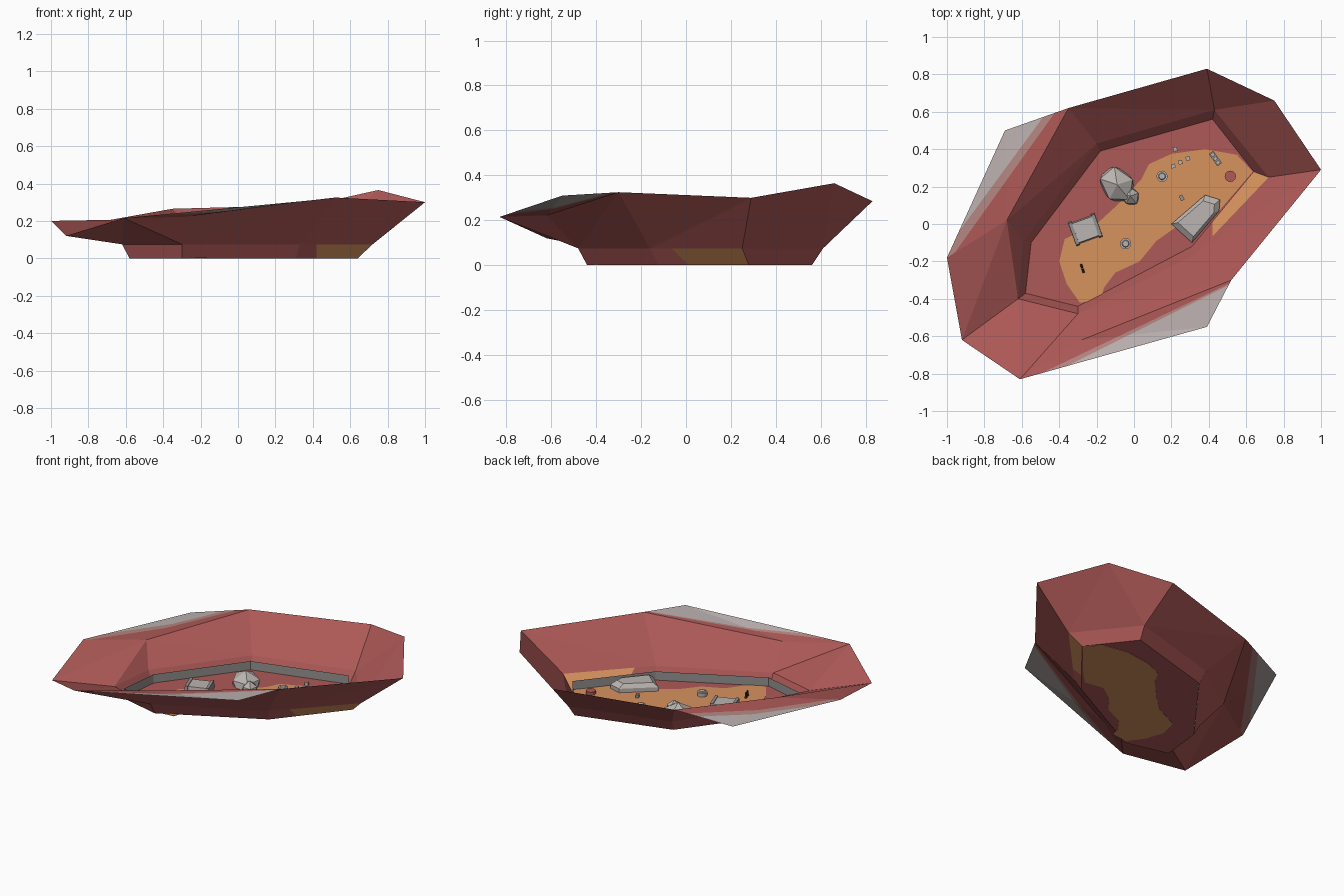
import bpy, bmesh, math
from mathutils import Vector, Matrix

if "Cube" in bpy.data.objects:
    bpy.data.objects.remove(bpy.data.objects["Cube"])


def make_mat(name, rgb):
    m = bpy.data.materials.new(name)
    m.diffuse_color = (*rgb, 1)
    m.use_nodes = True
    for n in m.node_tree.nodes:
        if n.type == 'BSDF_PRINCIPLED':
            n.inputs["Base Color"].default_value = (*rgb, 1)
            n.inputs["Roughness"].default_value = 0.9
    return m


RED = make_mat("red earth", (0.42, 0.10, 0.095))
SAND = make_mat("orange sand", (0.68, 0.29, 0.11))
PALE = make_mat("pale ledge", (0.50, 0.44, 0.43))
BLEND = make_mat("dusty pink", (0.46, 0.24, 0.22))
GREY = make_mat("building grey", (0.50, 0.46, 0.44))
WALLGREY = make_mat("wall grey", (0.30, 0.29, 0.28))
DARK = make_mat("dark brown", (0.06, 0.025, 0.015))


def finish(name, bm, *mats):
    me = bpy.data.meshes.new(name)
    bm.to_mesh(me)
    bm.free()
    for m in mats:
        me.materials.append(m)
    ob = bpy.data.objects.new(name, me)
    bpy.context.collection.objects.link(ob)
    return ob


def side(p, a, b):
    # Positive when p lies left of the ground line a -> b
    return (b[0] - a[0]) * (p[1] - a[1]) - (b[1] - a[1]) * (p[0] - a[0])


# Crater rings: foot on the ground, top of the low wall, outer rim, ledge corners
foot = [(-.58, -.37), (-.30, -.44), (.31, -.12), (.64, .28), (.42, .56), (-.18, .39), (-.55, -.10)]
wall_top = [(-.62, -.40), (-.30, -.48), (.33, -.16), (.72, .25), (.43, .61), (-.20, .43), (-.59, -.09)]
rim = [(-.92, -.62, .12), (-.61, -.83, .215), (.39, -.55, .31), (.52, -.30, .325), (1, .29, .30),
       (.75, .66, .365), (.39, .83, .285), (-.35, .62, .265), (-.69, .50, .20), (-1, -.18, .20)]
ledge = [(-.68, .02, .206), (-.28, -.62, .222)]
points = {}
for key, ring, z in (("a", foot, 0), ("b", wall_top, .075), ("c", rim, None), ("m", ledge, None)):
    for i, p in enumerate(ring):
        points[key + str(i)] = p if z is None else (*p, z)

bm = bmesh.new()
v = {k: bm.verts.new(p) for k, p in points.items()}
slopes = ("b0 c0 c1,b0 c1 b1,b1 c1 m1,b1 m1 c3,b1 c3 b2,b2 c3 c4,b2 c4 b3,b3 c4 c5,b3 c5 b4,"
          "b4 c5 c6,b4 c6 c7,b4 c7 b5,b5 c7 m0,b5 m0 b6,b6 m0 b0,b0 m0 c0,m0 c9 c0")
for tri in slopes.split(","):
    bm.faces.new([v[k] for k in tri.split()])
n = len(foot)
walls = [bm.faces.new([v[f"a{i}"], v[f"a{(i + 1) % n}"], v[f"b{(i + 1) % n}"], v[f"b{i}"]])
         for i in range(n)]
west = [bm.faces.new([v[k] for k in t.split()]) for t in ("m0 c7 c8", "m0 c8 c9")]
south = [bm.faces.new([v[k] for k in t.split()]) for t in ("c1 c2 m1", "m1 c2 c3")]


def band(faces, lines):
    # Cut a ledge along ground lines and colour each strip beyond them
    for (a, b), slot in lines:
        geom = set(faces)
        for f in faces:
            geom.update(f.edges)
            geom.update(f.verts)
        normal = Vector((a[1] - b[1], b[0] - a[0], 0))
        cut = bmesh.ops.bisect_plane(bm, geom=list(geom), plane_co=(*a, 0), plane_no=normal)
        faces = [g for g in cut["geom"] if isinstance(g, bmesh.types.BMFace)]
        for f in faces:
            if side(f.calc_center_median(), a, b) > 0:
                f.material_index = slot


band(west, [(((-.97, -.17), (-.42, .60)), 1), (((-.95, -.06), (-.48, .58)), 2)])
band(south, [(((.40, -.37), (-.50, -.80)), 1), (((.52, -.32), (-.28, -.72)), 2)])
# Sand spills over the foot of the south-east wall
band([walls[2]], [(((.42, -.20), (.42, -.50)), 3)])
bmesh.ops.recalc_face_normals(bm, faces=bm.faces[:])
finish("crater_slopes", bm, RED, BLEND, PALE, SAND)


def plate(name, outline, z0, z1, mat):
    bm = bmesh.new()
    f = bm.faces.new([bm.verts.new((x, y, z0)) for x, y in outline])
    if z1 > z0:
        top = bmesh.ops.extrude_face_region(bm, geom=[f])["geom"]
        bmesh.ops.translate(bm, vec=(0, 0, z1 - z0),
                            verts=[g for g in top if isinstance(g, bmesh.types.BMVert)])
        bmesh.ops.recalc_face_normals(bm, faces=bm.faces[:])
    return finish(name, bm, mat)


# Ground and its sand patch
plate("crater_floor", foot, .002, .002, RED)
sand = [(-.40, -.20), (-.37, -.08), (-.20, .00), (-.08, .11), (.04, .24), (.08, .32), (.20, .375),
        (.38, .40), (.55, .37), (.635, .28), (.42, .03), (.35, -.04), (.22, -.02), (.12, -.09),
        (.03, -.20), (-.10, -.26), (-.16, -.34), (-.18, -.41), (-.29, -.42), (-.36, -.32)]
plate("sand_patch", sand, 0, .004, SAND)

# Low grey wall standing just inside the foot
bm = bmesh.new()
low = [bm.verts.new((x * .99, y * .99, .003)) for x, y in foot]
high = [bm.verts.new((x * .99, y * .99, .06)) for x, y in foot]
for i in range(n):
    j = (i + 1) % n
    bm.faces.new((low[j], low[i], high[i], high[j]))
finish("inner_wall", bm, WALLGREY)


def block(name, x, y, size, angle=0, mat=GREY, taper=1, z=.003):
    # Box on the ground whose top is scaled by taper
    bm = bmesh.new()
    bmesh.ops.create_cube(bm, size=1)
    for p in bm.verts:
        k = taper if p.co.z > 0 else 1
        p.co = (p.co.x * size[0] * k, p.co.y * size[1] * k, (p.co.z + .5) * size[2])
    bm.transform(Matrix.Translation((x, y, z)) @ Matrix.Rotation(math.radians(angle), 4, 'Z'))
    return finish(name, bm, mat)


def drum(name, x, y, r, h, mat=GREY, top=1, z=.003):
    bm = bmesh.new()
    bmesh.ops.create_cone(bm, cap_ends=True, segments=12, radius1=r, radius2=r * top, depth=h)
    bm.transform(Matrix.Translation((x, y, z + h / 2)))
    return finish(name, bm, mat)


def dome(name, x, y, size, angle):
    # Faceted half ball
    bm = bmesh.new()
    bmesh.ops.create_icosphere(bm, subdivisions=1, radius=1)
    bmesh.ops.bisect_plane(bm, geom=bm.verts[:] + bm.edges[:] + bm.faces[:], plane_co=(0, 0, 0),
                           plane_no=(0, 0, 1), clear_inner=True)
    bm.transform(Matrix.Translation((x, y, .003)) @ Matrix.Rotation(math.radians(angle), 4, 'Z')
                 @ Matrix.Diagonal((*size, 1)))
    return finish(name, bm, GREY)


# Domed shelter
dome("dome_main", -.09, .21, (.115, .095, .085), -50)
dome("dome_porch", -.02, .15, (.06, .05, .06), -50)

# Square hut with ridged end frames
block("hut_body", -.26, -.03, (.13, .12, .045), 20, taper=.9)
for s in (-1, 1):
    a = math.radians(20)
    block("hut_frame", -.26 + s * .065 * math.cos(a), -.03 + s * .065 * math.sin(a),
          (.02, .135, .05), 20, WALLGREY, .9)

# Long hangar with a pointed end
hangar = [(.20, 0), (.31, -.10), (.455, .07), (.46, .13), (.38, .155)]
plate("hangar", hangar, .003, .03, GREY)
roof = plate("hangar_roof", hangar, .03, .055, GREY)
centre = Vector((.34, .03, 0))
for p in roof.data.vertices:
    if p.co.z > .04:
        flat = Vector((p.co.x, p.co.y, 0))
        p.co = centre + (flat - centre) * .75 + Vector((0, 0, p.co.z))

# Storage tanks and a landing disc
for x, y in ((-.045, -.105), (.15, .255)):
    drum("tank", x, y, .03, .025)
    drum("tank_lid", x, y, .02, .006, PALE, .8, .028)
drum("red_disc", .515, .255, .03, .02, RED)

# Crates and the vehicle with its three cargo boxes
for x, y in ((.21, .31), (.248, .33), (.288, .35), (.22, .40)):
    block("crate", x, y, (.022, .022, .022), 15)
block("vehicle", .435, .35, (.03, .08, .02), 35, WALLGREY)
for k in (-1, 0, 1):
    block("cargo", .435 - k * .014, .35 + k * .021, (.02, .018, .012), 35, GREY, 1, .023)

# Small figures
block("rover", .255, .14, (.02, .03, .02), 30, WALLGREY)
for x, y in ((-.28, -.225), (-.272, -.25)):
    block("figure", x, y, (.012, .022, .035), 20, DARK, .6)
